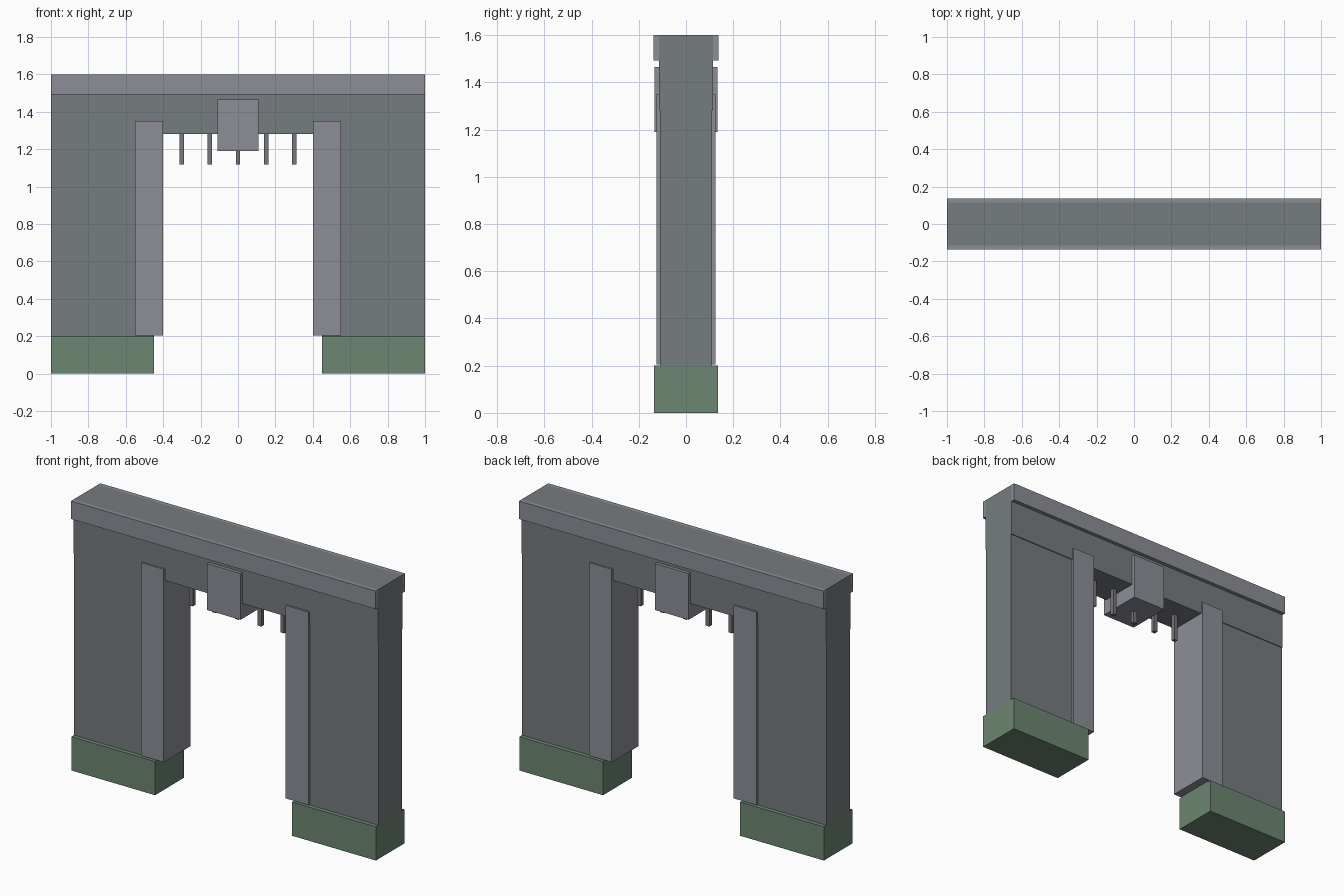
import bpy

if "Cube" in bpy.data.objects:
    bpy.data.objects.remove(bpy.data.objects["Cube"])


def material(name, color):
    m = bpy.data.materials.new(name)
    m.diffuse_color = (*color, 1)
    m.use_nodes = True
    m.node_tree.nodes["Principled BSDF"].inputs["Base Color"].default_value = m.diffuse_color
    return m


stone = material("dark_stone", (0.18, 0.20, 0.213))
trim = material("trim_stone", (0.266, 0.275, 0.313))
moss = material("mossy_stone", (0.15, 0.238, 0.165))
iron = material("iron", (0.18, 0.18, 0.20))


def box(name, x0, x1, y0, y1, z0, z1, mat):
    """Axis-aligned box between the given limits."""
    bpy.ops.mesh.primitive_cube_add(
        size=1, location=((x0 + x1) / 2, (y0 + y1) / 2, (z0 + z1) / 2))
    ob = bpy.context.object
    ob.name = name
    ob.scale = (abs(x1 - x0), abs(y1 - y0), z1 - z0)
    bpy.ops.object.transform_apply(location=False, rotation=False, scale=True)
    ob.data.materials.append(mat)
    return ob


# Mirrored sides: footing, pier and door jamb
for side, s in (("left", -1), ("right", 1)):
    box(f"footing_{side}", s * 0.45, s * 1.0, -0.135, 0.135, 0, 0.2, moss)
    box(f"pier_{side}", s * 0.45, s * 1.0, -0.11, 0.11, 0.2, 1.28, stone)
    box(f"jamb_{side}", s * 0.40, s * 0.55, -0.125, 0.125, 0.205, 1.35, trim)

# Lintel with a cap moulding along its front and back top edges
box("lintel", -1, 1, -0.115, 0.115, 1.28, 1.6, stone)
for side, s in (("front", -1), ("back", 1)):
    box(f"cap_{side}", -1, 1, s * 0.115, s * 0.1375, 1.493, 1.6, trim)

# Keystone
box("keystone", -0.11, 0.11, -0.134, 0.134, 1.19, 1.465, trim)

# Portcullis spikes hanging from the lintel
for i in range(5):
    x = -0.3 + 0.15 * i
    box(f"spike_{i + 1}", x - 0.012, x + 0.012, -0.012, 0.012, 1.117, 1.29, iron)
